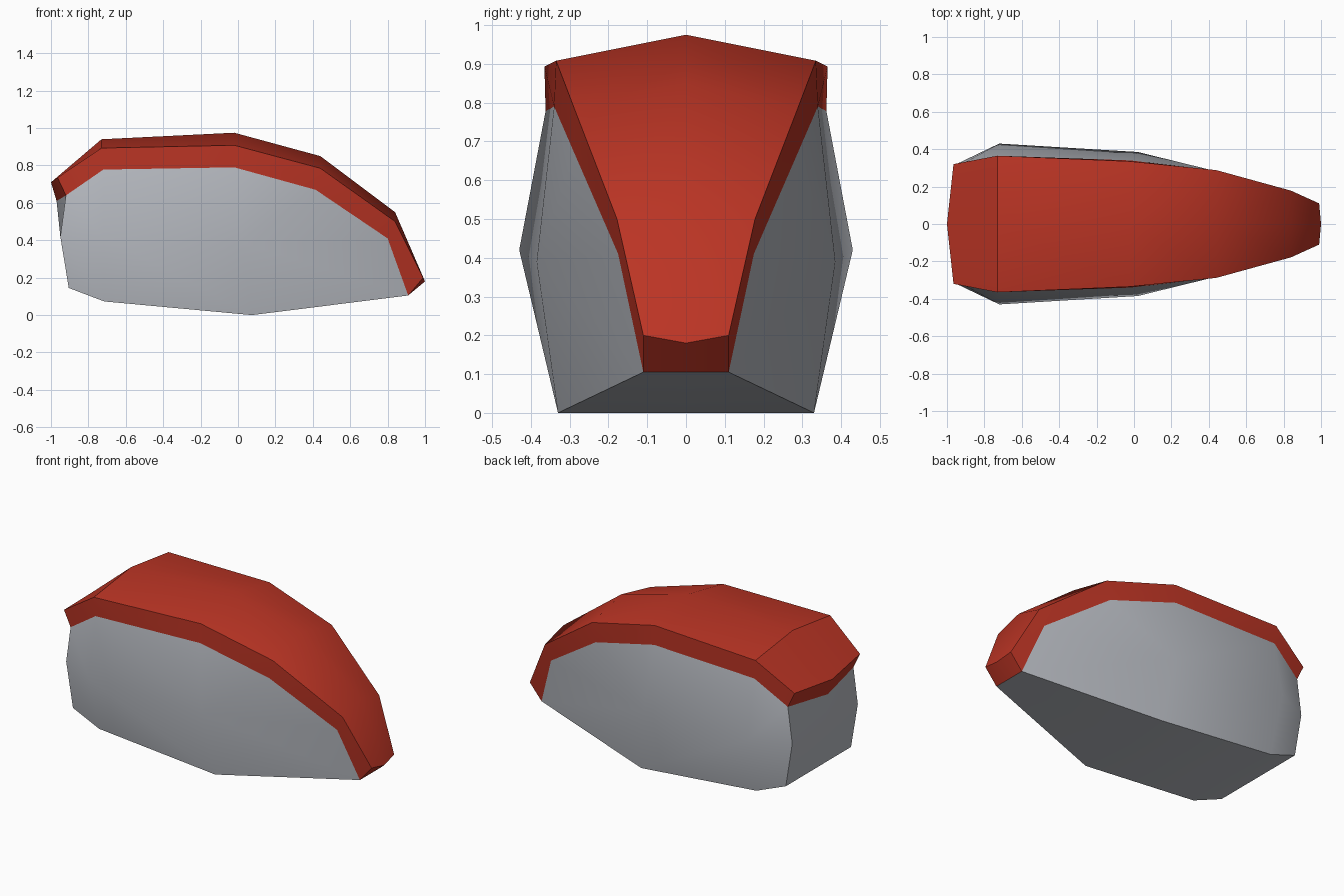
import bpy, bmesh
from mathutils import Vector

if "Cube" in bpy.data.objects:
    bpy.data.objects.remove(bpy.data.objects["Cube"])

CENTRE = Vector((0, 0, 0.42))


def material(name, colour):
    m = bpy.data.materials.new(name)
    m.diffuse_color = (*colour, 1)
    m.use_nodes = True
    m.node_tree.nodes["Principled BSDF"].inputs["Base Color"].default_value = m.diffuse_color
    return m


def build(name, faces, mat, angle):
    """Half-model faces (y >= 0) are mirrored, welded and turned outward."""
    bm = bmesh.new()
    for face in faces:
        for s in (1, -1):
            bm.faces.new([bm.verts.new((x, y * s, z)) for x, y, z in face])
    bmesh.ops.remove_doubles(bm, verts=bm.verts, dist=0.0005)
    bm.normal_update()
    for f in bm.faces:
        if f.normal.dot(f.calc_center_median() - CENTRE) < 0:
            f.normal_flip()
    me = bpy.data.meshes.new(name)
    bm.to_mesh(me)
    bm.free()
    me.materials.append(mat)
    ob = bpy.data.objects.new(name, me)
    bpy.context.collection.objects.link(ob)
    bpy.ops.object.select_all(action='DESELECT')
    ob.select_set(True)
    bpy.context.view_layer.objects.active = ob
    bpy.ops.object.shade_smooth_by_angle(angle=angle)
    return ob


def strip(a, b):
    """Quads between two rows of points."""
    return [[a[i], a[i + 1], b[i + 1], b[i]] for i in range(len(a) - 1)]


red = material("red shell", (0.50, 0.035, 0.018))
grey = material("grey body", (0.47, 0.49, 0.53))

# Rows running from back to front
ridge = [(-1, 0, .71), (-.73, 0, .94), (-.02, 0, .975),
         (.44, 0, .85), (.84, 0, .55), (1, 0, .18)]
rim = [(-.965, .32, .735), (-.73, .365, .893), (-.02, .335, .908),
       (.44, .288, .785), (.84, .178, .50), (.99, .11, .20)]
lip = [(-.92, .32, .64), (-.72, .362, .778), (-.02, .34, .79),
       (.415, .288, .67), (.80, .175, .41), (.91, .11, .105)]
belly = [(-.95, .32, .42), (-.72, .43, .42), (.02, .385, .39)]
base = [(-.905, .318, .145), (-.715, .335, .073), (.075, .33, 0)]
tip = lip[-1]
back_lip = (-.97, 0, .61)
front_lip = (.91, 0, .105)

# Red top shell: roof, side band, back lip, front lip
build("top_shell",
      strip(ridge, rim) + strip(rim, lip)
      + [[ridge[0], rim[0], lip[0], back_lip],
         [ridge[-1], rim[-1], tip, front_lip]], red, 0.6)


def mid(p):
    return (p[0], 0, p[2])


# Grey body: sides, tapering nose, back and underside
build("lower_body",
      strip(lip[:3], belly) + strip(belly, base)
      + [[belly[2], lip[2], lip[3]],
         [belly[2], lip[3], lip[4]],
         [belly[2], lip[4], tip, base[2]],
         [lip[0], belly[0], mid(belly[0]), back_lip],
         [belly[0], base[0], mid(base[0]), mid(belly[0])]]
      + strip(base + [tip], [mid(p) for p in base] + [front_lip]), grey, 0.75)
